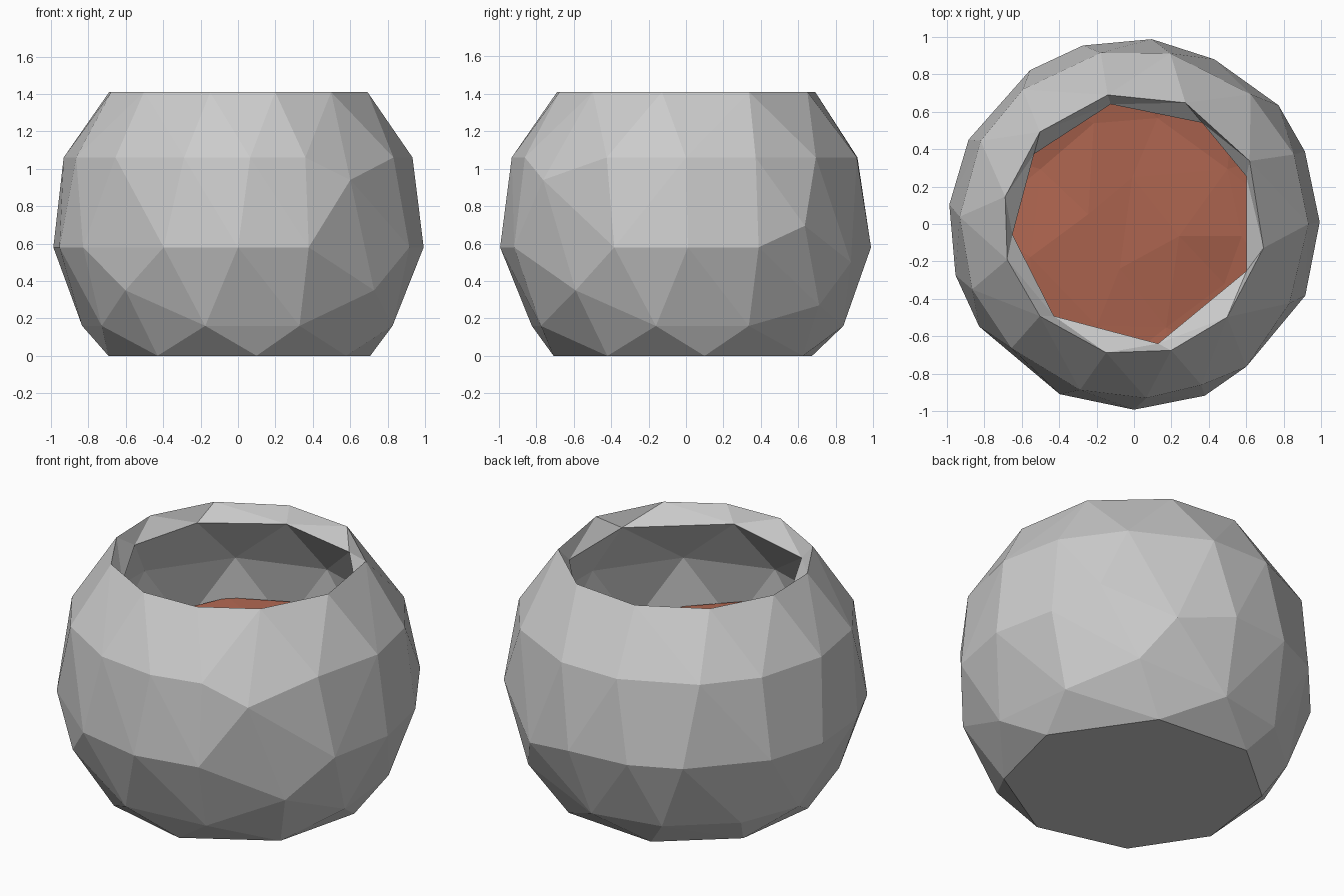
import bpy, bmesh, math, random
from mathutils import Vector
from mathutils.geometry import delaunay_2d_cdt

if "Cube" in bpy.data.objects:
    bpy.data.objects.remove(bpy.data.objects["Cube"])

random.seed(4)
CENTRE_Z = 0.70


def ring(radius, z, angles):
    """Points at height z on a sphere centred on CENTRE_Z."""
    r = math.sqrt(radius ** 2 - (z - CENTRE_Z) ** 2)
    return [Vector((r * math.cos(math.radians(a)), r * math.sin(math.radians(a)), z)) for a in angles]


def open_shell(bm, points, top):
    """Faceted hull with the cap at height top removed; returns its rim edges."""
    verts = [bm.verts.new(p) for p in points]
    res = bmesh.ops.convex_hull(bm, input=verts)
    loose = [v for v in verts if v.is_valid and not v.link_faces]
    cap = [f for f in {f for v in verts if v.is_valid for f in v.link_faces}
           if all(v.co.z > top - 1e-4 for v in f.verts)]
    bmesh.ops.delete(bm, geom=cap, context='FACES')
    bmesh.ops.delete(bm, geom=[v for v in loose if v.is_valid], context='VERTS')
    return [e for e in bm.edges if len(e.link_faces) == 1
            and all(abs(v.co.z - top) < 1e-4 for v in e.verts)]


def finish(name, bm):
    mesh = bpy.data.meshes.new(name)
    bm.to_mesh(mesh)
    bm.free()
    obj = bpy.data.objects.new(name, mesh)
    bpy.context.collection.objects.link(obj)
    return obj


# Pot: irregular faceted outer sphere, cut flat at base and rim
outer = (
    ring(1, 0.0, [8, 61, 109.5, 151, 194, 233, 278, 324])
    + ring(1, 0.16, [23.5, 87, 116, 146, 172, 210, 258, 293, 349])
    + ring(1, 0.35, [230, 321]) + ring(1, 0.27, [52])
    + ring(1, 0.58, [0.6, 23, 84.5, 106, 124, 153, 174, 196, 213.5, 246.4, 270, 292.4, 337.3])
    + ring(1, 0.50, [64]) + ring(1, 0.695, [39.4]) + ring(1, 0.94, [308.2])
    + ring(1, 1.06, [0, 23.5, 48, 78, 101, 129.6, 151.5, 177.6, 202, 225.4, 252, 274, 292.7, 333])
    + ring(1, 1.41, [-10.5, 28.6, 67, 101.5, 135.6, 168, 195.7, 224.4, 257.8, 286.4, 315])
)
# Inner wall: coarser sphere with an eight-sided mouth
mouth = [-22.5, 23, 56, 101, 145, 185, 229, 281.4]
inner = (
    ring(0.9, 0.1, range(0, 360, 45))
    + ring(0.9, 0.6, range(0, 360, 36))
    + ring(0.9, 1.0, range(18, 378, 36))
    + ring(0.9, 1.32, mouth)
)
bm = bmesh.new()
open_shell(bm, outer, 1.41)
open_shell(bm, inner, 1.32)
# Sloping rim joins both shells
rims = [e for e in bm.edges if len(e.link_faces) == 1]
bmesh.ops.bridge_loops(bm, edges=rims)
bmesh.ops.dissolve_limit(bm, angle_limit=math.radians(0.5), verts=bm.verts[:], edges=bm.edges[:])
bmesh.ops.recalc_face_normals(bm, faces=bm.faces[:])
finish("pot", bm)

# Soil: bumpy faceted disc inside the pot
flat = []
for r, n in ((0.86, 14), (0.58, 9), (0.25, 4)):
    for i in range(n):
        a = math.tau * (i + (random.uniform(-0.3, 0.3) if r < 0.8 else 0)) / n
        flat.append(Vector((r * math.cos(a), r * math.sin(a))))
pts, _, tris, *_ = delaunay_2d_cdt(flat, [], [], 0, 1e-5)
bm = bmesh.new()
verts = [bm.verts.new((p.x, p.y, 0.73 + random.uniform(-0.04, 0.04))) for p in pts]
for t in tris:
    bm.faces.new([verts[i] for i in t])
for f in bm.faces:
    f.normal_update()
    if f.normal.z < 0:
        f.normal_flip()
soil = finish("soil", bm)
mat = bpy.data.materials.new("soil_brown")
mat.diffuse_color = (0.4, 0.123, 0.075, 1)
mat.use_nodes = True
mat.node_tree.nodes["Principled BSDF"].inputs["Base Color"].default_value = mat.diffuse_color
soil.data.materials.append(mat)
